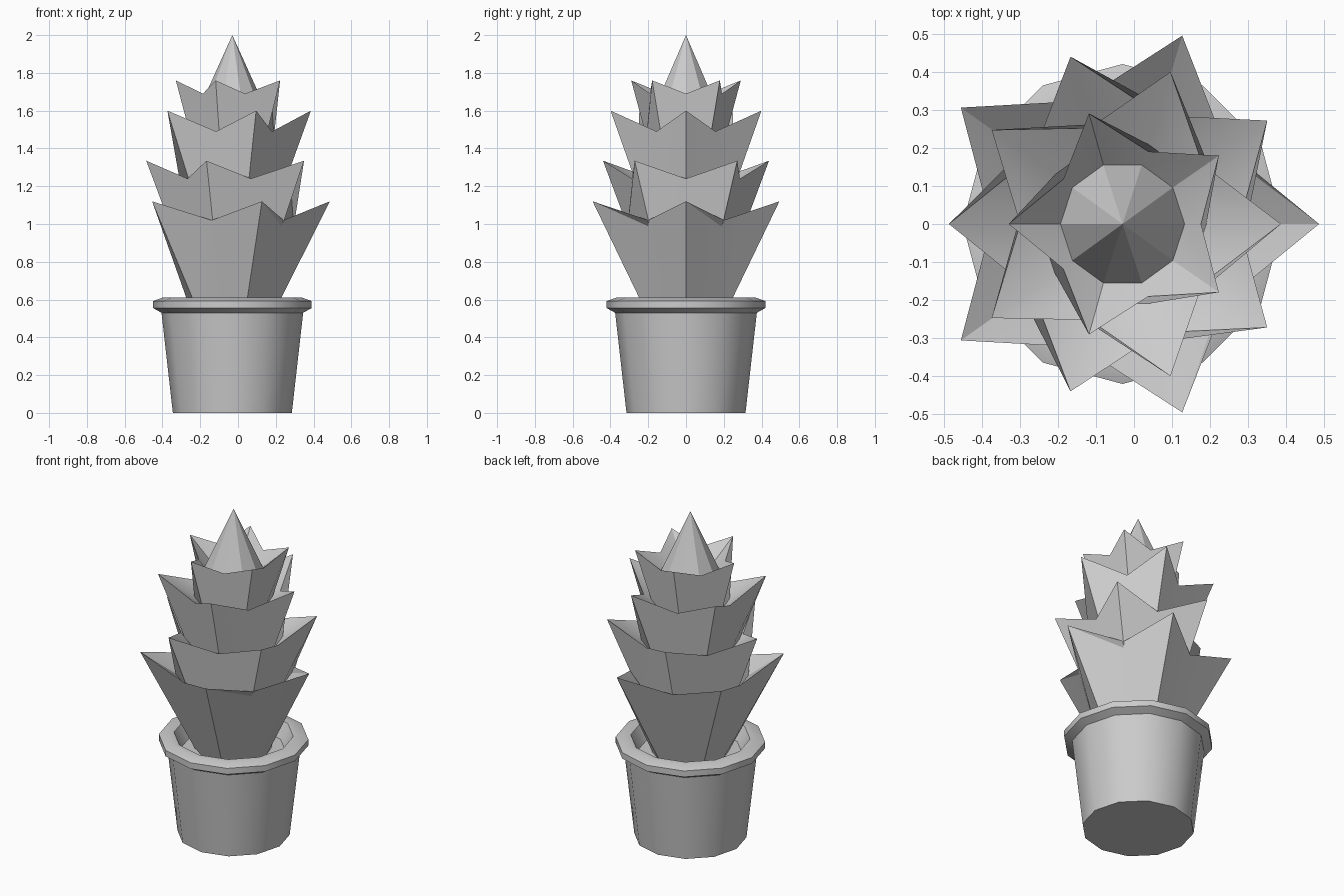
import bpy, bmesh, math

if "Cube" in bpy.data.objects:
    bpy.data.objects.remove(bpy.data.objects["Cube"])

CX = -0.03  # plant and pot axis


def ring(bm, n, radii, heights, cx=CX, start=0):
    """Closed ring of n vertices; radii and heights alternate around it."""
    return [bm.verts.new((cx + radii[(i + start) % 2] * math.cos(2 * math.pi * i / n),
                          radii[(i + start) % 2] * math.sin(2 * math.pi * i / n),
                          heights[(i + start) % 2])) for i in range(n)]


def bridge(bm, a, b):
    n = len(a)
    for i in range(n):
        j = (i + 1) % n
        bm.faces.new((a[i], a[j], b[j], b[i]))


def fan(bm, a, tip):
    v = bm.verts.new(tip)
    for i in range(len(a)):
        bm.faces.new((a[i], a[(i + 1) % len(a)], v))


def finish(bm, name, angle):
    bmesh.ops.recalc_face_normals(bm, faces=bm.faces)
    mesh = bpy.data.meshes.new(name)
    bm.to_mesh(mesh)
    bm.free()
    obj = bpy.data.objects.new(name, mesh)
    bpy.context.collection.objects.link(obj)
    bpy.ops.object.select_all(action='DESELECT')
    bpy.context.view_layer.objects.active = obj
    obj.select_set(True)
    bpy.ops.object.shade_smooth_by_angle(angle=math.radians(angle))
    return obj


# Twelve-sided pot with a flared rim and a recessed inside
bm = bmesh.new()
profile = [(0.315, 0), (0.375, 0.53), (0.42, 0.555), (0.42, 0.592),
           (0.37, 0.61), (0.335, 0.608), (0.29, 0.52)]
rings = [ring(bm, 12, (r, r), (z, z)) for r, z in profile]
for a, b in zip(rings, rings[1:]):
    bridge(bm, a, b)
bm.faces.new(rings[0])
bm.faces.new(rings[-1])
finish(bm, "pot", 31)

# Stacked leaf tiers: base radius, base z, tip radius, tip z, valley radius, valley z
tiers = [
    (0.205, 0.50, 0.520, 1.12, 0.340, 1.02),
    (0.325, 0.985, 0.462, 1.335, 0.300, 1.24),
    (0.275, 1.21, 0.420, 1.60, 0.265, 1.49),
    (0.220, 1.46, 0.305, 1.76, 0.200, 1.69),
]
bm = bmesh.new()
previous = None
for k, (rb, zb, rt, zt, rv, zv) in enumerate(tiers):
    base = ring(bm, 10, (rb, rb), (zb, zb))
    # Odd tiers are turned by half a leaf
    rim = ring(bm, 10, (rt, rv), (zt, zv), cx=(-0.034, -0.024)[k % 2], start=k % 2)
    if previous:
        bridge(bm, previous, base)
    else:
        bm.faces.new(base)
    bridge(bm, base, rim)
    previous = rim

# Pointed bud on top
bud = ring(bm, 10, (0.163, 0.163), (1.64, 1.64))
bridge(bm, previous, bud)
fan(bm, bud, (CX, 0, 2.0))
finish(bm, "succulent_leaves", 30)
